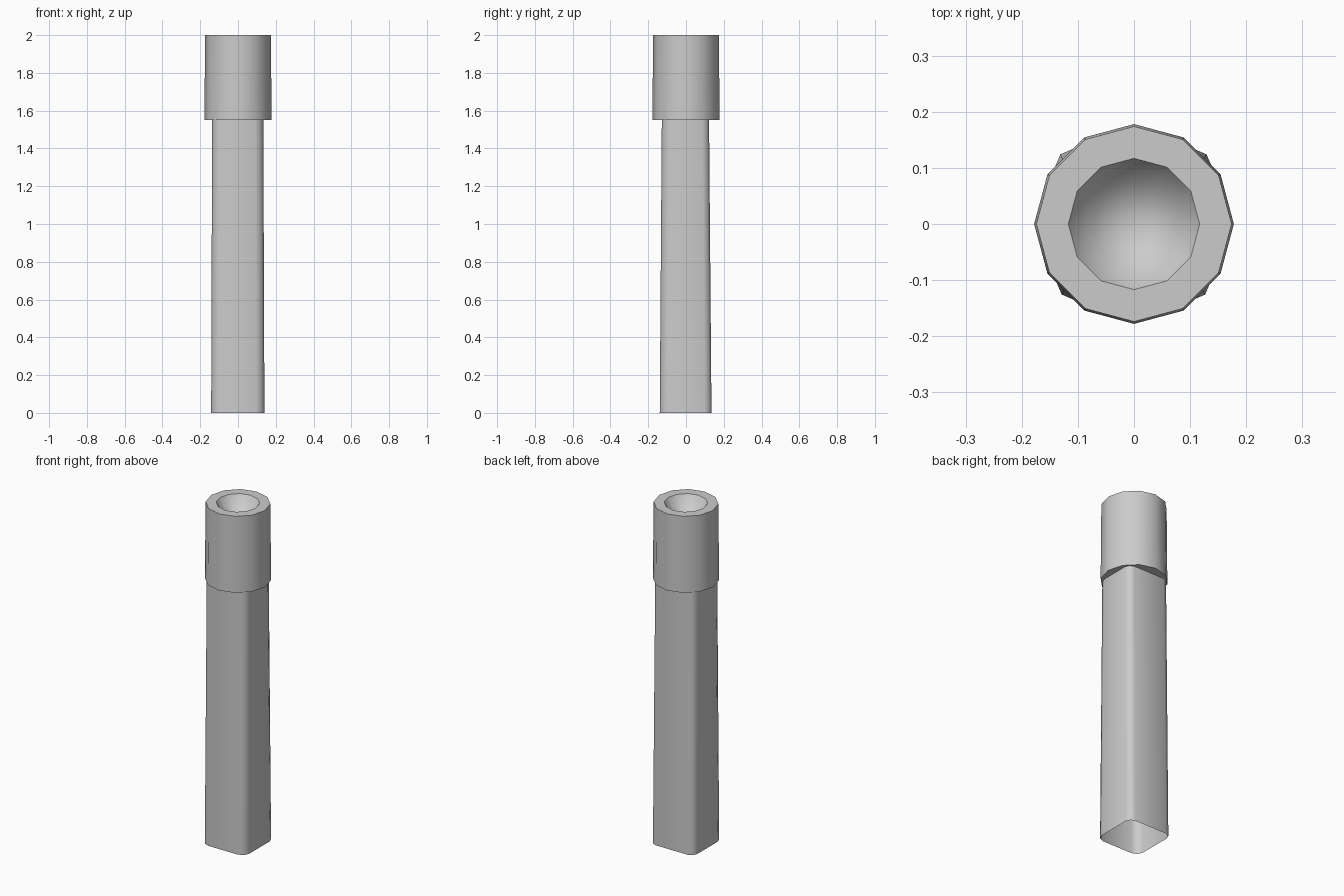
import bpy, bmesh
from math import cos, sin, pi, radians

if "Cube" in bpy.data.objects:
    bpy.data.objects.remove(bpy.data.objects["Cube"])


def loft(name, rings, tip=None):
    """Skin a series of closed rings; optionally close the last one to a tip."""
    bm = bmesh.new()
    loops = [[bm.verts.new(p) for p in ring] for ring in rings]
    n = len(loops[0])
    for a, b in zip(loops, loops[1:]):
        for i in range(n):
            j = (i + 1) % n
            bm.faces.new((a[i], a[j], b[j], b[i]))
    if tip:
        t = bm.verts.new(tip)
        for i in range(n):
            bm.faces.new((loops[-1][i], loops[-1][(i + 1) % n], t))
    mesh = bpy.data.meshes.new(name)
    bm.to_mesh(mesh)
    bm.free()
    ob = bpy.data.objects.new(name, mesh)
    bpy.context.collection.objects.link(ob)
    bpy.ops.object.select_all(action='DESELECT')
    ob.select_set(True)
    bpy.context.view_layer.objects.active = ob
    bpy.ops.object.shade_smooth_by_angle(angle=radians(50))
    return ob


def circle(r, z, n=12):
    return [(r * cos(2 * pi * i / n), r * sin(2 * pi * i / n), z) for i in range(n)]


def chamfered(x0, x1, y0, y1, c, z):
    """Square with cut corners; the front corners are cut a little deeper."""
    f = c + 0.008
    m = 0.3  # middle point of each corner, giving it a rounded look
    return [(x1 - f, y0, z), (x1 - m * f, y0 + m * f, z), (x1, y0 + f, z),
            (x1, y1 - c, z), (x1 - m * c, y1 - m * c, z), (x1 - c, y1, z),
            (x0 + c, y1, z), (x0 + m * c, y1 - m * c, z), (x0, y1 - c, z),
            (x0, y0 + f, z), (x0 + m * f, y0 + m * f, z), (x0 + f, y0, z)]


# Long tapered shaft, open at the foot
loft("shaft", [chamfered(-0.142, 0.140, -0.139, 0.135, 0.036, 0),
               chamfered(-0.137, 0.134, -0.128, 0.122, 0.036, 1.56)])

# Twelve-sided collar with a dished opening in its top
loft("collar", [circle(0.11, 1.55), circle(0.178, 1.55), circle(0.174, 2.0),
                circle(0.117, 2.0), circle(0.075, 1.935)], tip=(0, 0, 1.91))
